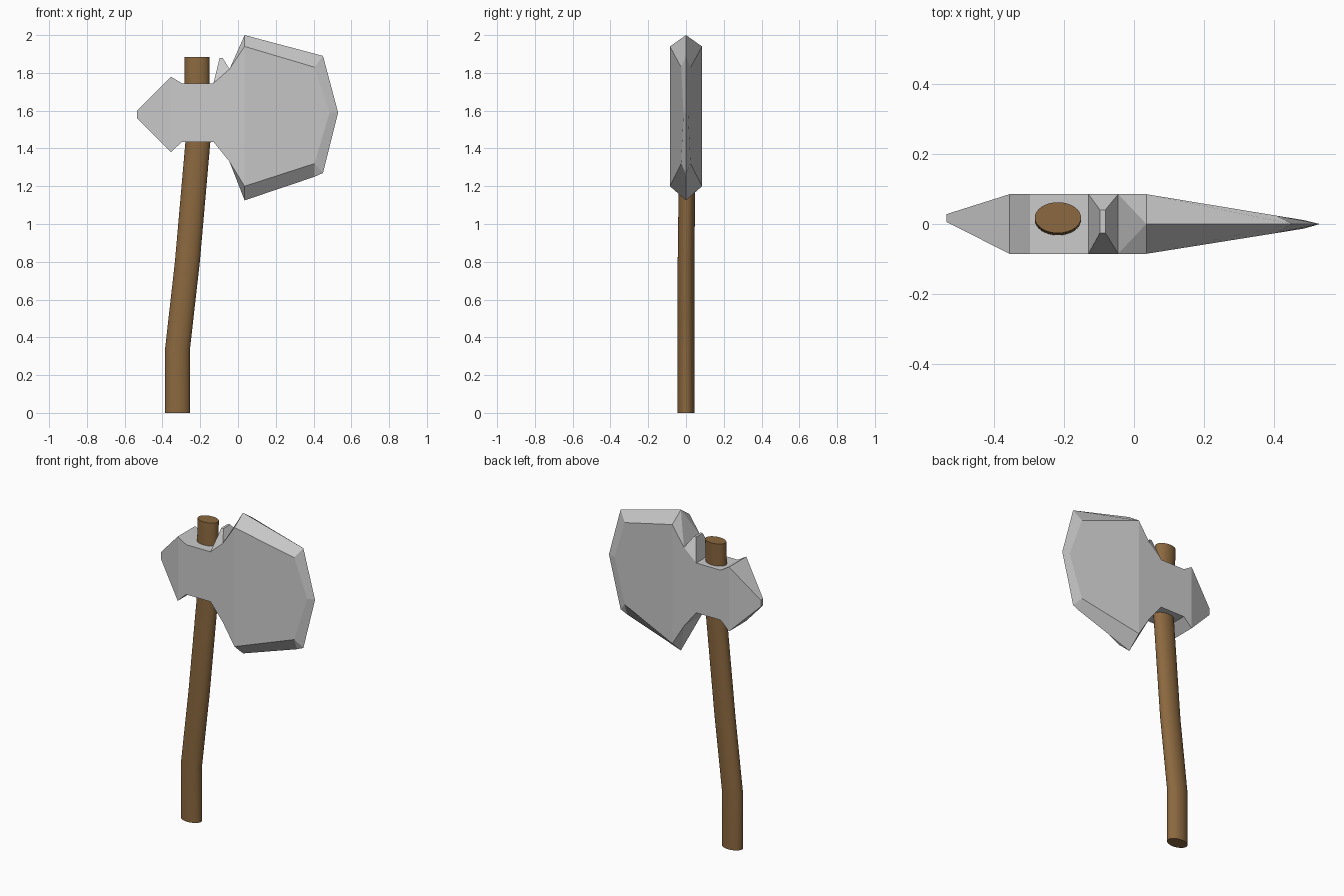
import bpy, bmesh, math

if "Cube" in bpy.data.objects:
    bpy.data.objects.remove(bpy.data.objects["Cube"])

def finish(name, bm, mat=None):
    bmesh.ops.recalc_face_normals(bm, faces=bm.faces)
    me = bpy.data.meshes.new(name)
    bm.to_mesh(me)
    bm.free()
    ob = bpy.data.objects.new(name, me)
    bpy.context.collection.objects.link(ob)
    if mat:
        me.materials.append(mat)
    return ob

# Handle: elliptical rings swept along a bent path (x, y, z)
wood = bpy.data.materials.new("wood")
wood.diffuse_color = (0.26, 0.14, 0.05, 1)
wood.use_nodes = True
wood.node_tree.nodes["Principled BSDF"].inputs["Base Color"].default_value = wood.diffuse_color
path = [(-0.32, 0, 0), (-0.32, 0, 0.34), (-0.302, 0, 0.5), (-0.268, 0, 0.8),
        (-0.212, 0.008, 1.44), (-0.217, 0.012, 1.745), (-0.217, 0.018, 1.885)]
N = 32
bm = bmesh.new()
rings = [[bm.verts.new((x + 0.066 * math.cos(math.tau * i / N),
                        y + 0.044 * math.sin(math.tau * i / N), z))
          for i in range(N)] for x, y, z in path]
for a, b in zip(rings, rings[1:]):
    for i in range(N):
        j = (i + 1) % N
        bm.faces.new((a[i], a[j], b[j], b[i]))
bm.faces.new(rings[0])
bm.faces.new(rings[-1])
handle = finish("handle", bm, wood)
bpy.context.view_layer.objects.active = handle
handle.select_set(True)
bpy.ops.object.shade_smooth_by_angle(angle=math.radians(40))

# Axe head: stations (x, low z, high z, half thickness, centre y)
stations = [(-0.535, 1.56, 1.60, 0.011, 0.017), (-0.355, 1.38, 1.78, 0.085, 0),
            (-0.297, 1.435, 1.745, 0.085, 0), (-0.13, 1.435, 1.745, 0.085, 0),
            (-0.045, 1.33, 1.82, 0.085, 0), (0.035, 1.20, 1.94, 0.085, 0),
            (0.405, 1.32, 1.83, 0.025, -0.001)]
bm = bmesh.new()
sides = []
for s in (-1, 1):
    lo = [bm.verts.new((x, c + s * h, z)) for x, z, _, h, c in stations]
    hi = [bm.verts.new((x, c + s * h, z)) for x, _, z, h, c in stations]
    nose = bm.verts.new((0.485, s * 0.012 - 0.001, 1.59))
    for i in range(len(lo) - 1):
        bm.faces.new((lo[i], lo[i + 1], hi[i + 1], hi[i]))
    bm.faces.new((lo[-1], nose, hi[-1]))
    sides.append((lo, hi, nose))
(flo, fhi, fn), (blo, bhi, bn) = sides

# Closed top, bottom and poll end
for f, b in ((flo, blo), (fhi, bhi)):
    for i in range(4):
        if f is fhi and i == 3:
            continue
        bm.faces.new((f[i], f[i + 1], b[i + 1], b[i]))
bm.faces.new((flo[0], fhi[0], bhi[0], blo[0]))

# Cutting edge ridge, bevelled down to both sides
V = lambda x, z: bm.verts.new((x, 0, z))
top, top2, tip, low3, low2, low = (V(0.035, 2.0), V(0.45, 1.89), V(0.53, 1.59),
                                   V(0.45, 1.27), V(0.405, 1.25), V(0.035, 1.125))
for lo, hi, n in sides:
    bm.faces.new((hi[5], hi[6], top2, top))
    bm.faces.new((hi[6], n, tip, top2))
    bm.faces.new((n, lo[6], low3, tip))
    bm.faces.new((lo[6], low2, low3))
    bm.faces.new((lo[6], lo[5], low, low2))
    bm.faces.new((hi[4], hi[5], top))
    bm.faces.new((lo[4], lo[5], low))
bm.faces.new((fhi[4], bhi[4], top))
bm.faces.new((flo[4], blo[4], low))

# Small spur between handle and blade
base = [fhi[3], fhi[4], bhi[4], bhi[3]]
peak = [bm.verts.new(p) for p in ((-0.097, -0.025, 1.88), (-0.082, -0.025, 1.88),
                                  (-0.082, 0.04, 1.88), (-0.097, 0.04, 1.88))]
for i in range(4):
    j = (i + 1) % 4
    bm.faces.new((base[i], base[j], peak[j], peak[i]))
bm.faces.new(peak)
finish("axe_head", bm)
